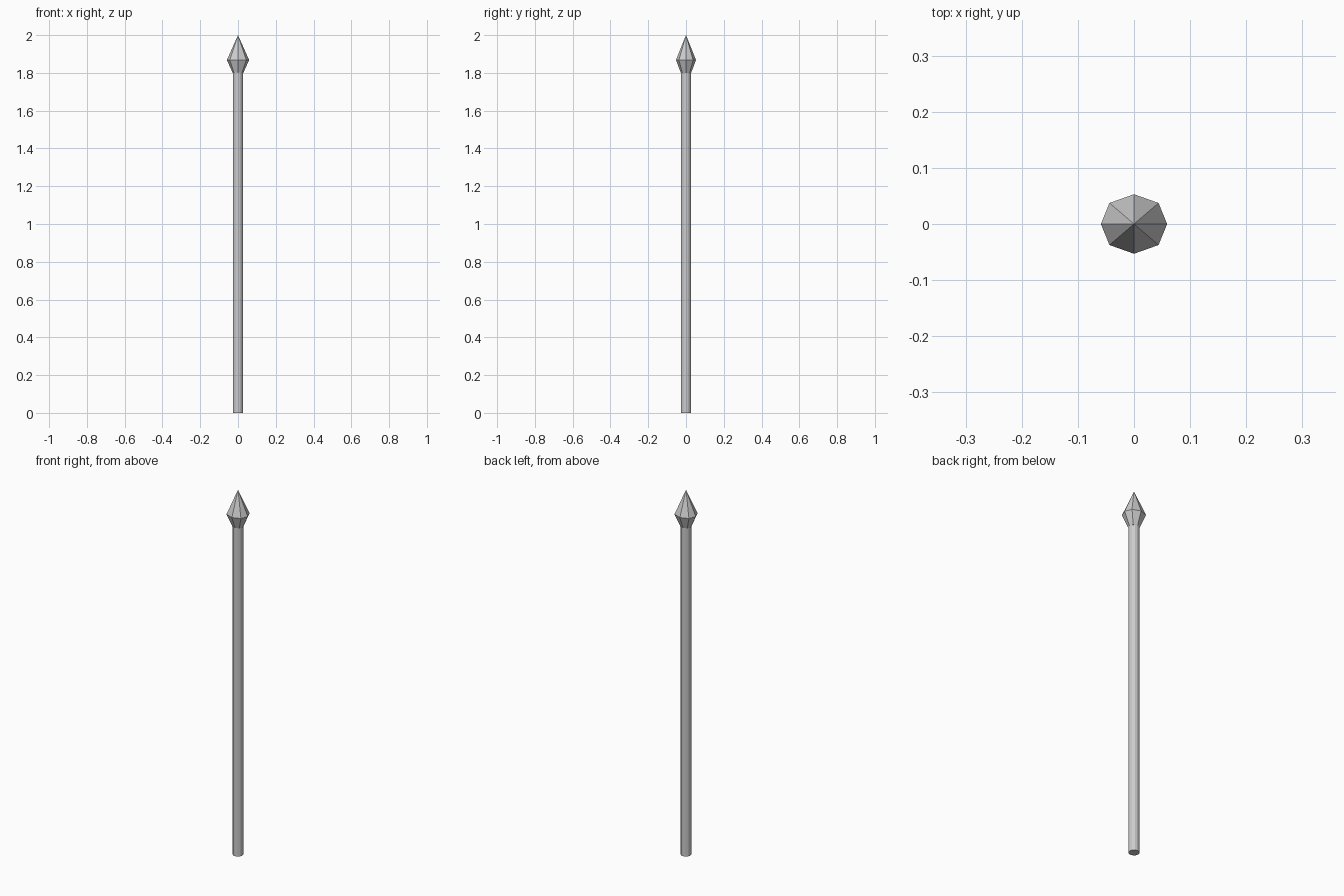
import bpy, bmesh, math

if "Cube" in bpy.data.objects:
    bpy.data.objects.remove(bpy.data.objects["Cube"])


def lathe(name, sides, rings, flare=1.0):
    """Faceted solid from (z, x radius, y radius) rings; zero radius makes a point.
    flare pushes the off-axis corners outward in x."""
    bm = bmesh.new()
    loops = []
    for z, rx, ry in rings:
        if rx == 0:
            loops.append([bm.verts.new((0, 0, z))] * sides)
            continue
        loop = []
        for i in range(sides):
            a = 2 * math.pi * i / sides
            k = 1.0 if abs(math.sin(a)) < 1e-4 else flare
            loop.append(bm.verts.new((k * rx * math.cos(a), ry * math.sin(a), z)))
        loops.append(loop)
    for low, high in zip(loops, loops[1:]):
        for i in range(sides):
            j = (i + 1) % sides
            corners = [low[i], low[j], high[j], high[i]]
            bm.faces.new(list(dict.fromkeys(corners)))
    bm.faces.new(loops[0][::-1])
    if rings[-1][1] > 0:
        bm.faces.new(loops[-1])
    bmesh.ops.recalc_face_normals(bm, faces=bm.faces[:])
    mesh = bpy.data.meshes.new(name)
    bm.to_mesh(mesh)
    bm.free()
    obj = bpy.data.objects.new(name, mesh)
    bpy.context.collection.objects.link(obj)
    return obj


# Straight pole
lathe("shaft", 12, [(0, 0.027, 0.027), (1.805, 0.027, 0.027)])

# Faceted point, slightly wider across x than y
lathe("spear_head", 8, [(1.80, 0.028, 0.027), (1.868, 0.059, 0.053), (2.0, 0, 0)],
      flare=1.05)
